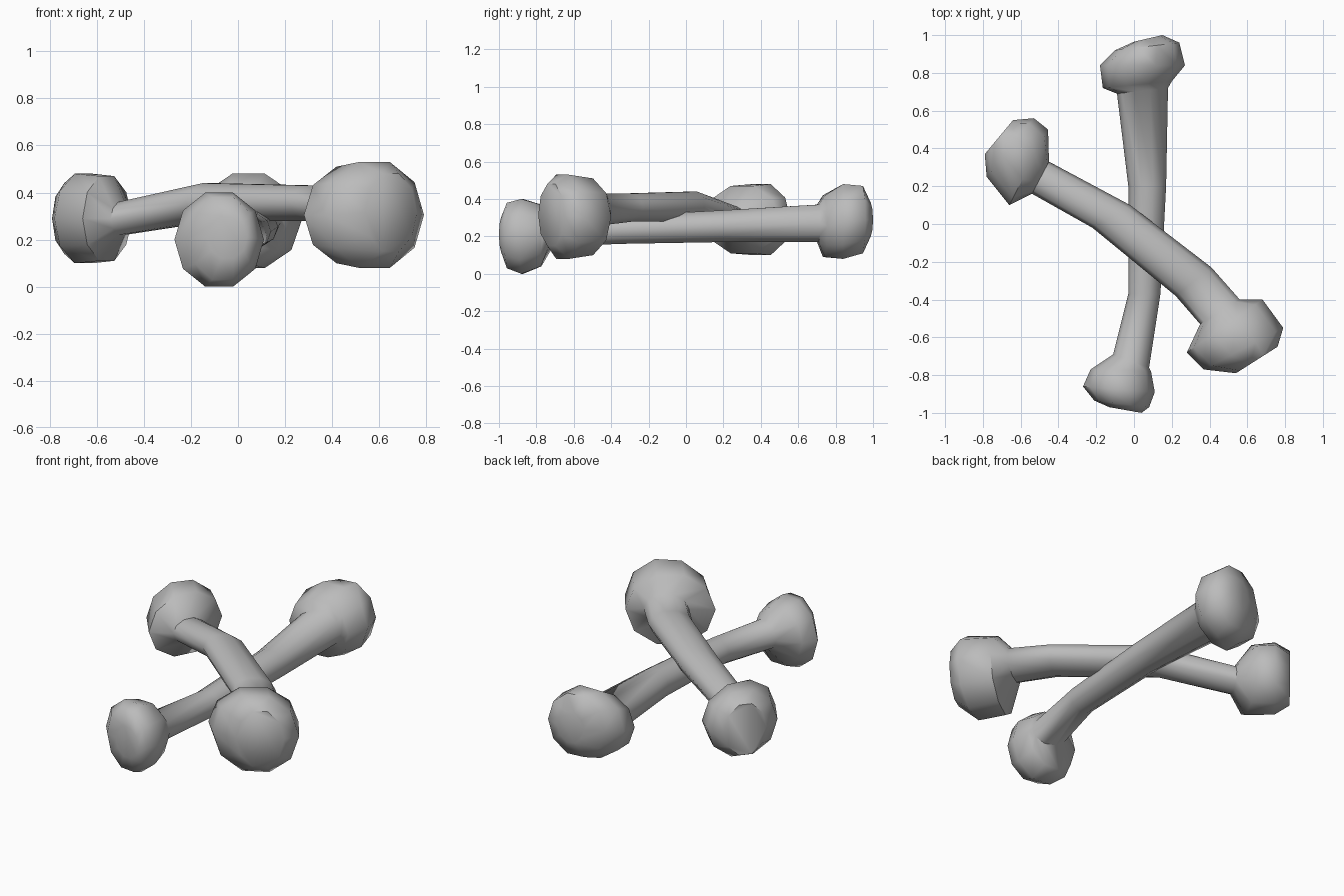
import bpy, bmesh, math
from mathutils import Vector

cube = bpy.data.objects.get("Cube")
if cube:
    bpy.data.objects.remove(cube, do_unlink=True)

SIDES = 10

grey = bpy.data.materials.new("bone_grey")
grey.use_nodes = True
colour = (0.5, 0.5, 0.5, 1)
grey.diffuse_color = colour
grey.node_tree.nodes["Principled BSDF"].inputs["Base Color"].default_value = colour


def make_bone(name, rings):
    """Loft oval rings, each given by its two side points and its height range."""
    bm = bmesh.new()
    loops = []
    flat_top = math.sin(math.radians(72))
    for ax, ay, bx, by, low, high in rings:
        a, b = Vector((ax, ay, 0)), Vector((bx, by, 0))
        centre = (a + b) / 2 + Vector((0, 0, (low + high) / 2))
        side = (b - a) / 2
        up = Vector((0, 0, (high - low) / 2 / flat_top))
        angles = [math.tau * i / SIDES for i in range(SIDES)]
        loops.append([bm.verts.new(centre + side * math.cos(t) + up * math.sin(t))
                      for t in angles])
    for lower, upper in zip(loops, loops[1:]):
        for i in range(SIDES):
            j = (i + 1) % SIDES
            bm.faces.new((lower[i], lower[j], upper[j], upper[i]))
    for cap in (loops[0], loops[-1]):
        bm.faces.new(cap)
    bmesh.ops.recalc_face_normals(bm, faces=bm.faces[:])
    mesh = bpy.data.meshes.new(name)
    bm.to_mesh(mesh)
    bm.free()
    mesh.materials.append(grey)
    obj = bpy.data.objects.new(name, mesh)
    bpy.context.collection.objects.link(obj)
    bpy.ops.object.select_all(action="DESELECT")
    obj.select_set(True)
    bpy.context.view_layer.objects.active = obj
    bpy.ops.object.shade_smooth_by_angle(angle=math.radians(55))


# Lower bone, running front to back
make_bone("lower_bone", [
    (-.13, -.97, .04, -1, .12, .30),
    (-.21, -.935, .08, -.97, .03, .38),
    (-.27, -.86, .11, -.89, 0, .40),
    (-.23, -.77, .09, -.78, .04, .37),
    (-.11, -.69, .08, -.76, .14, .30),
    (-.03, -.37, .14, -.37, .16, .31),
    (-.03, .20, .17, .20, .17, .34),
    (-.09, .69, .18, .72, .17, .37),
    (-.165, .72, .2, .755, .09, .42),
    (-.18, .84, .27, .84, .08, .48),
    (-.10, .92, .24, .96, .11, .47),
    (0, .965, .15, 1, .2, .38),
])

# Upper bone, lying across the lower one
make_bone("upper_bone", [
    (-.79, .37, -.64, .55, .14, .44),
    (-.78, .25, -.53, .56, .10, .48),
    (-.66, .10, -.455, .50, .11, .47),
    (-.54, .16, -.45, .33, .22, .36),
    (-.22, -.02, -.02, .10, .28, .44),
    (.22, -.38, .41, -.23, .28, .43),
    (.35, -.53, .56, -.40, .26, .43),
    (.28, -.68, .68, -.40, .10, .51),
    (.37, -.77, .79, -.55, .08, .53),
    (.54, -.79, .76, -.65, .15, .48),
])
